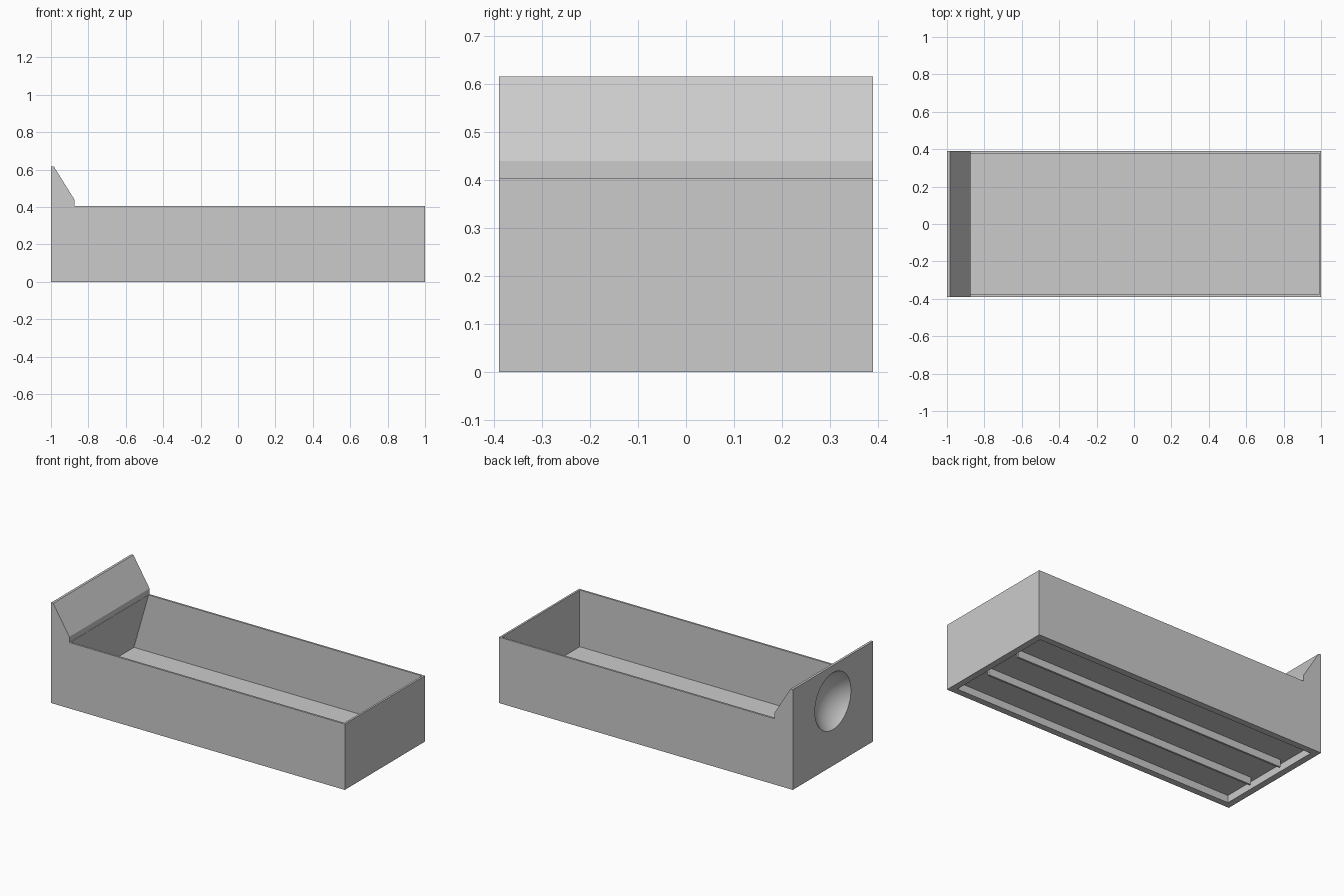
import bpy
import bmesh
import math

old = bpy.data.objects.get("Cube")
if old:
    bpy.data.objects.remove(old, do_unlink=True)

LENGTH, HALF_W = 1.0, 0.39
WALL, FLOOR_TOP, RECESS = 0.012, 0.056, 0.045
RIM_Z = 0.405

grey = bpy.data.materials.new("plain grey")
grey.use_nodes = True
grey.diffuse_color = (0.6, 0.6, 0.6, 1)
grey.node_tree.nodes["Principled BSDF"].inputs["Base Color"].default_value = (0.6, 0.6, 0.6, 1)


def finish(name, bm):
    bmesh.ops.recalc_face_normals(bm, faces=bm.faces)
    mesh = bpy.data.meshes.new(name)
    bm.to_mesh(mesh)
    bm.free()
    obj = bpy.data.objects.new(name, mesh)
    bpy.context.collection.objects.link(obj)
    mesh.materials.append(grey)
    return obj


def extrude_profile(name, points, y0, y1):
    """Solid made from an x-z outline swept along y."""
    bm = bmesh.new()
    face = bm.faces.new([bm.verts.new((x, y0, z)) for x, z in points])
    ext = bmesh.ops.extrude_face_region(bm, geom=[face])
    verts = [g for g in ext["geom"] if isinstance(g, bmesh.types.BMVert)]
    bmesh.ops.translate(bm, verts=verts, vec=(0, y1 - y0, 0))
    return finish(name, bm)


def box(name, x0, x1, y0, y1, z0, z1):
    return extrude_profile(name, [(x0, z0), (x1, z0), (x1, z1), (x0, z1)], y0, y1)


def activate(obj):
    bpy.ops.object.select_all(action="DESELECT")
    obj.select_set(True)
    bpy.context.view_layer.objects.active = obj


def cut(target, cutter):
    cutter.hide_render = True
    mod = target.modifiers.new("cut", "BOOLEAN")
    mod.operation = "DIFFERENCE"
    mod.solver = "EXACT"
    mod.object = cutter
    activate(target)
    bpy.ops.object.modifier_apply(modifier=mod.name)
    bpy.data.objects.remove(cutter, do_unlink=True)


# Tray with a raised wedge-shaped end
tray = extrude_profile("tray_body", [
    (-LENGTH, 0), (LENGTH, 0), (LENGTH, RIM_Z), (-0.875, RIM_Z),
    (-0.875, 0.44), (-0.985, 0.617), (-LENGTH, 0.617)], -HALF_W, HALF_W)

# Open interior, undercut below the wedge
inner = HALF_W - WALL
cut(tray, extrude_profile("interior_cutter", [
    (-0.973, FLOOR_TOP), (LENGTH - WALL, FLOOR_TOP), (LENGTH - WALL, 0.43),
    (-0.85, 0.43), (-0.873, RIM_Z + 0.002)], -inner, inner))

# Shallow recess under the floor
cut(tray, box("recess_cutter", -0.96, 0.96, -0.35, 0.35, -0.05, RECESS))

# Round dished hollow in the outside of the raised end
radius, depth = 0.175, 0.09
ball = (radius ** 2 + depth ** 2) / (2 * depth)
bm = bmesh.new()
bmesh.ops.create_uvsphere(bm, u_segments=64, v_segments=40, radius=ball)
dish = finish("dish_cutter", bm)
dish.rotation_euler = (0, math.pi / 2, 0)
dish.location = (-LENGTH + depth - ball, 0, 0.397)
bpy.context.view_layer.update()
cut(tray, dish)
activate(tray)
bpy.ops.object.shade_smooth_by_angle(angle=math.radians(25))

# Two long ribs under the floor
for side, y in (("front", -0.125), ("back", 0.125)):
    box(side + "_rib", -0.93, 0.93, y - 0.006, y + 0.006, 0, RECESS + 0.004)
